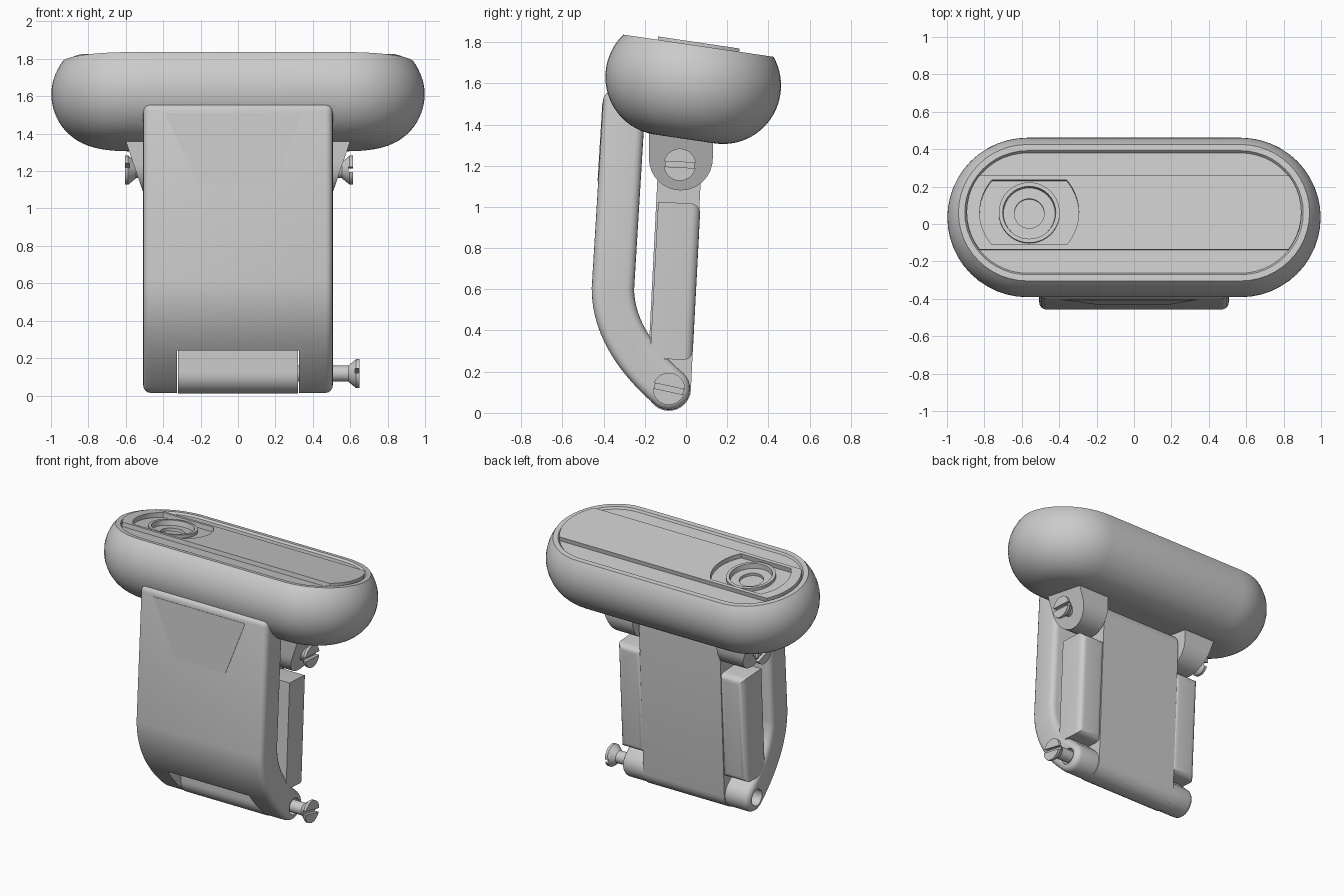
import bpy, bmesh
from math import sin, cos, pi, radians, sqrt
from mathutils import Matrix, Vector

if "Cube" in bpy.data.objects:
    bpy.data.objects.remove(bpy.data.objects["Cube"])

grey = bpy.data.materials.new("matte grey")
grey.use_nodes = True
GREY = (0.6, 0.6, 0.6, 1)
grey.diffuse_color = GREY
grey.node_tree.nodes["Principled BSDF"].inputs["Base Color"].default_value = GREY


def finish(name, bm):
    bmesh.ops.remove_doubles(bm, verts=bm.verts, dist=1e-5)
    bmesh.ops.recalc_face_normals(bm, faces=bm.faces)
    mesh = bpy.data.meshes.new(name)
    bm.to_mesh(mesh)
    bm.free()
    ob = bpy.data.objects.new(name, mesh)
    bpy.context.collection.objects.link(ob)
    mesh.materials.append(grey)
    return ob


def loft(name, rings, matrix=None):
    """Skin a stack of equal-length rings and cap both ends."""
    bm = bmesh.new()
    loops = [[bm.verts.new(p) for p in ring] for ring in rings]
    for a, b in zip(loops, loops[1:]):
        for i in range(len(a)):
            j = (i + 1) % len(a)
            bm.faces.new((a[i], a[j], b[j], b[i]))
    bm.faces.new(loops[0])
    bm.faces.new(loops[-1])
    if matrix:
        bm.transform(matrix)
    return finish(name, bm)


def stadium(spine, r, h, n=24, clip=9):
    """Rounded slot outline, optionally clipped to a band in y."""
    pts = []
    for side in (1, -1):
        for i in range(n + 1):
            a = -pi / 2 + pi * i / n
            x, y = r * cos(a), r * sin(a)
            if abs(y) > clip:
                y = clip if y > 0 else -clip
                x = sqrt(r * r - y * y)
            pts.append((side * (spine + x), side * y, h))
    # drop coincident neighbours so that caps stay clean
    return [p for i, p in enumerate(pts)
            if (Vector(p) - Vector(pts[i - 1])).length > 1e-5]


def lathe(name, profile, matrix=None):
    return loft(name, [stadium(0, r, h, 20) for r, h in profile], matrix)


def prism(name, pts, x0, x1):
    return loft(name, [[(x, y, z) for y, z in pts] for x in (x0, x1)])


def arc(cy, cz, r, a0, a1, n=16):
    return [(cy + r * cos(radians(a0 + (a1 - a0) * i / n)),
             cz + r * sin(radians(a0 + (a1 - a0) * i / n))) for i in range(n + 1)]


def apply_mods(ob):
    bpy.context.view_layer.update()
    deps = bpy.context.evaluated_depsgraph_get()
    mesh = bpy.data.meshes.new_from_object(ob.evaluated_get(deps))
    ob.modifiers.clear()
    ob.data = mesh


def cut(ob, *cutters):
    for c in cutters:
        mod = ob.modifiers.new("cut", 'BOOLEAN')
        mod.object = c
        mod.solver = 'EXACT'
    apply_mods(ob)


def discard(*obs):
    for ob in obs:
        bpy.data.objects.remove(ob)


# Tilted head: rounded slot body with a shallow recessed top
TILT = radians(-8.4)
head_frame = Matrix.Translation((0, 0.035, 1.61)) @ Matrix.Rotation(TILT, 4, 'X')
SPINE = 0.57
rings = []
for i in range(25):
    a = radians(-90 + i * 128 / 24)
    rings.append(stadium(SPINE, 0.148 + 0.28 * cos(a), 0.283 * sin(a)))
rim = 0.283 * sin(radians(38))
rings += [stadium(SPINE, r, h) for r, h in ((0.335, rim), (0.325, rim - 0.014))]
head = loft("head_body", rings, head_frame)

# Raised centre strip with a camera pocket
strip = loft("centre_strip", [stadium(SPINE, 0.325, h, 24, 0.2) for h in (0.09, 0.19)], head_frame)
lens_place = head_frame @ Matrix.Translation((-0.56, 0, 0))
pocket = loft("pocket_cutter", [stadium(0, 0.265, h, 24, 0.175) for h in (0.157, 0.3)], lens_place)
bore = lathe("lens_cutter", [(0.16, 0.1), (0.16, 0.3)], lens_place)
cut(head, pocket, bore)
cut(strip, pocket, bore)
discard(pocket, bore)
lathe("lens_ring", [(0.163, 0.095), (0.163, 0.18), (0.142, 0.18), (0.138, 0.145),
                    (0.08, 0.145), (0.08, 0.125)], lens_place)

# Hinge axes in (y, z)
LOW, HIGH = (-0.083, 0.117), (-0.03, 1.21)
lean = Vector((HIGH[0] - LOW[0], HIGH[1] - LOW[1])).normalized()
lean_deg = 3

# Front panel: straight slab curling in to the lower hinge
p0, p1, p2 = Vector((-0.355, 0.6)), Vector((-0.352, 0.35)), Vector(LOW)
path = [Vector((-0.297, 1.555))]
path += [p0 * (1 - t) ** 2 + p1 * 2 * t * (1 - t) + p2 * t * t for t in (i / 14 for i in range(15))]
HALF = 0.103
outer, inner = [], []
for i, p in enumerate(path):
    d = (path[min(i + 1, len(path) - 1)] - path[max(i - 1, 0)]).normalized()
    if i == 1:
        d = (path[1] - path[0]).normalized()
    n = Vector((d.y, -d.x)) * HALF
    outer.append(p + n)
    inner.append(p - n)
d = (path[-1] - path[-2]).normalized()
n = Vector((d.y, -d.x)) * HALF
tip = [p2 + n * cos(pi * k / 14) + d * HALF * sin(pi * k / 14) for k in range(1, 14)]
panel = prism("front_panel", outer + tip + inner[::-1], -0.507, 0.507)
bev = panel.modifiers.new("round", 'BEVEL')
bev.width, bev.segments, bev.limit_method, bev.angle_limit = 0.04, 4, 'ANGLE', radians(40)
apply_mods(panel)
bpy.ops.mesh.primitive_cube_add(size=1, location=(0, -0.1, 0.04))
notch = bpy.context.object
notch.scale = (0.65, 0.7, 0.4)
along_x = Matrix.Rotation(pi / 2, 4, 'Y')
low_axis = Matrix.Translation((0, *LOW)) @ along_x
pin_hole = lathe("pin_hole_cutter", [(0.058, -0.8), (0.058, 0.8)], low_axis)
cut(panel, notch, pin_hole)
discard(notch, pin_hole)

# Thin trapezoid flap on the front of the panel
front_dir = (outer[1] - outer[0]).normalized()


def on_front(x, z, lift):
    y = outer[0].x + (z - outer[0].y) * front_dir.x / front_dir.y
    return (x, y - lift, z)


flap = [(-0.39, 1.51), (-0.21, 1.125), (0.2, 1.125), (0.34, 1.51)]
loft("front_flap", [[on_front(x, z, lift) for x, z in flap] for lift in (-0.01, 0.003)])

# Back plate: slab with a barrel at each hinge
plate = arc(*LOW, 0.107, 180 - lean_deg, 360 - lean_deg) + arc(*HIGH, 0.105, -lean_deg, 180 - lean_deg)
prism("back_plate", plate, -0.322, 0.322)

# Side blocks on the plate, rounded along their back edges
for side, name in ((1, "left_block"), (-1, "right_block")):
    bm = bmesh.new()
    bmesh.ops.create_cube(bm, size=1, matrix=Matrix.Diagonal((0.2, 0.206, 0.76, 1)))
    back = [e for e in bm.edges if all(v.co.y > 0 for v in e.verts)]
    bmesh.ops.bevel(bm, geom=back, offset=0.045, segments=5, profile=0.5, affect='EDGES')
    bm.transform(Matrix.Translation((side * 0.405, -0.052, 0.64))
                 @ Matrix.Rotation(radians(-lean_deg), 4, 'X'))
    finish(name, bm)

# Hinge lugs under the head, tapering on the outside
lug = arc(-0.025, 1.235, 0.155, 180, 360) + [(0.135, 1.42), (-0.18, 1.42)]
for side, name in ((1, "left_lug"), (-1, "right_lug")):
    loft(name, [[(side * 0.335, y, z) for y, z in lug],
                [(side * (0.505 + 0.34 * (z - 1.08)), y, z) for y, z in lug]])


# Slotted screws
def screw(name, axis, start, end, side, turn):
    flip = Matrix.Rotation(0 if side > 0 else pi, 4, 'Z')
    frame = Matrix.Translation((0, *axis)) @ flip
    ob = lathe(name, [(0.043, start), (0.043, end - 0.06), (0.078, end - 0.018), (0.078, end)],
               frame @ along_x)
    bpy.ops.mesh.primitive_cube_add(size=1)
    slot = bpy.context.object
    slot.matrix_world = (frame @ Matrix.Translation((end, 0, 0)) @ Matrix.Rotation(radians(turn), 4, 'X')
                         @ Matrix.Diagonal((0.05, 0.3, 0.026, 1)))
    cut(ob, slot)
    discard(slot)


screw("lower_screw", LOW, 0.3, 0.65, 1, -12)
screw("left_upper_screw", (-0.03, 1.205), 0.4, 0.615, 1, -3)
screw("right_upper_screw", (-0.03, 1.205), 0.4, 0.605, -1, 20)

# Smooth the curved surfaces, keep hard edges
bpy.ops.object.select_all(action='DESELECT')
for ob in bpy.context.scene.objects:
    if ob.type == 'MESH':
        ob.select_set(True)
        bpy.context.view_layer.objects.active = ob
bpy.ops.object.shade_smooth_by_angle(angle=radians(30))
